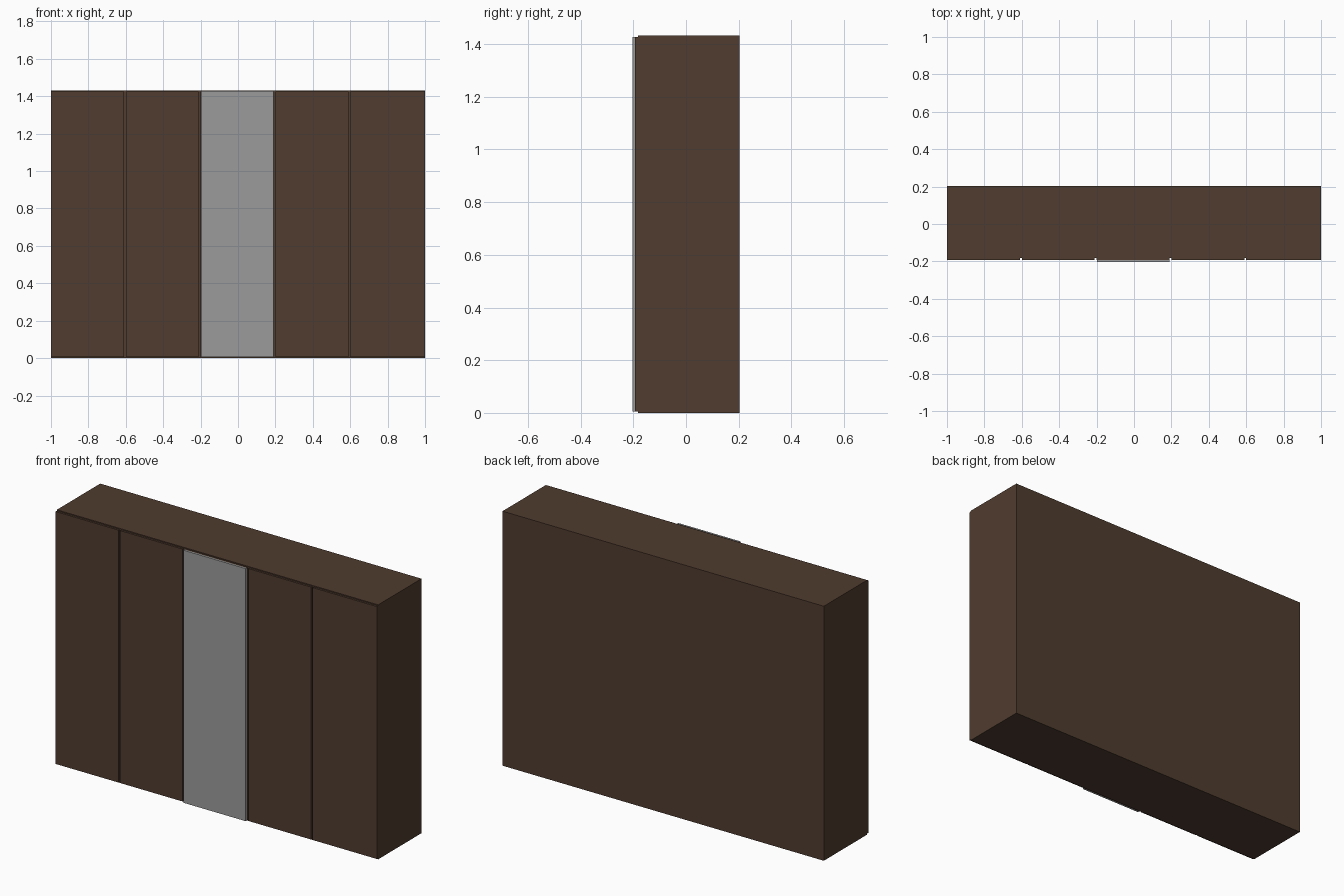
import bpy

if "Cube" in bpy.data.objects:
    bpy.data.objects.remove(bpy.data.objects["Cube"])


def material(name, rgb):
    m = bpy.data.materials.new(name)
    m.diffuse_color = (*rgb, 1)
    m.use_nodes = True
    m.node_tree.nodes["Principled BSDF"].inputs["Base Color"].default_value = m.diffuse_color
    return m


wood = material("dark_brown_wood", (0.080, 0.045, 0.028))
glass = material("mirror_grey", (0.33, 0.33, 0.33))


def box(name, lo, hi, mat):
    """Axis-aligned board between two corners."""
    bpy.ops.mesh.primitive_cube_add(size=1, location=[(a + b) / 2 for a, b in zip(lo, hi)])
    ob = bpy.context.object
    ob.name = name
    ob.scale = [b - a for a, b in zip(lo, hi)]
    bpy.ops.object.transform_apply(location=False, rotation=False, scale=True)
    ob.data.materials.append(mat)
    return ob


H, T = 1.432, 0.02            # height, board thickness
FRONT, BACK = -0.182, 0.203   # carcass depth

# Carcass boards
box("left_side", (-1, FRONT, 0), (-1 + T, BACK, H), wood)
box("right_side", (1 - T, FRONT, 0), (1, BACK, H), wood)
box("bottom_board", (-1 + T, FRONT, 0), (1 - T, BACK, T), wood)
box("top_board", (-1 + T, FRONT, H - T), (1 - T, BACK, H), wood)
box("back_board", (-1 + T, BACK - T, T), (1 - T, BACK, H - T), wood)

# Dividers behind the gaps between doors
for i in range(1, 5):
    x = -1 + 0.4 * i - 0.005
    box(f"divider_{i}", (x - T / 2, FRONT, T), (x + T / 2, BACK - T, H - T), wood)

# Five doors with narrow gaps
for i in range(5):
    x0 = -1 + 0.4 * i
    x1 = 1 if i == 4 else x0 + 0.39
    box(f"door_{i + 1}", (x0, -0.193, 0.006), (x1, FRONT, H - 0.006), wood)

# Mirror on the middle door
box("mirror", (-0.198, -0.203, 0.006), (0.19, -0.193, H - 0.005), glass)
